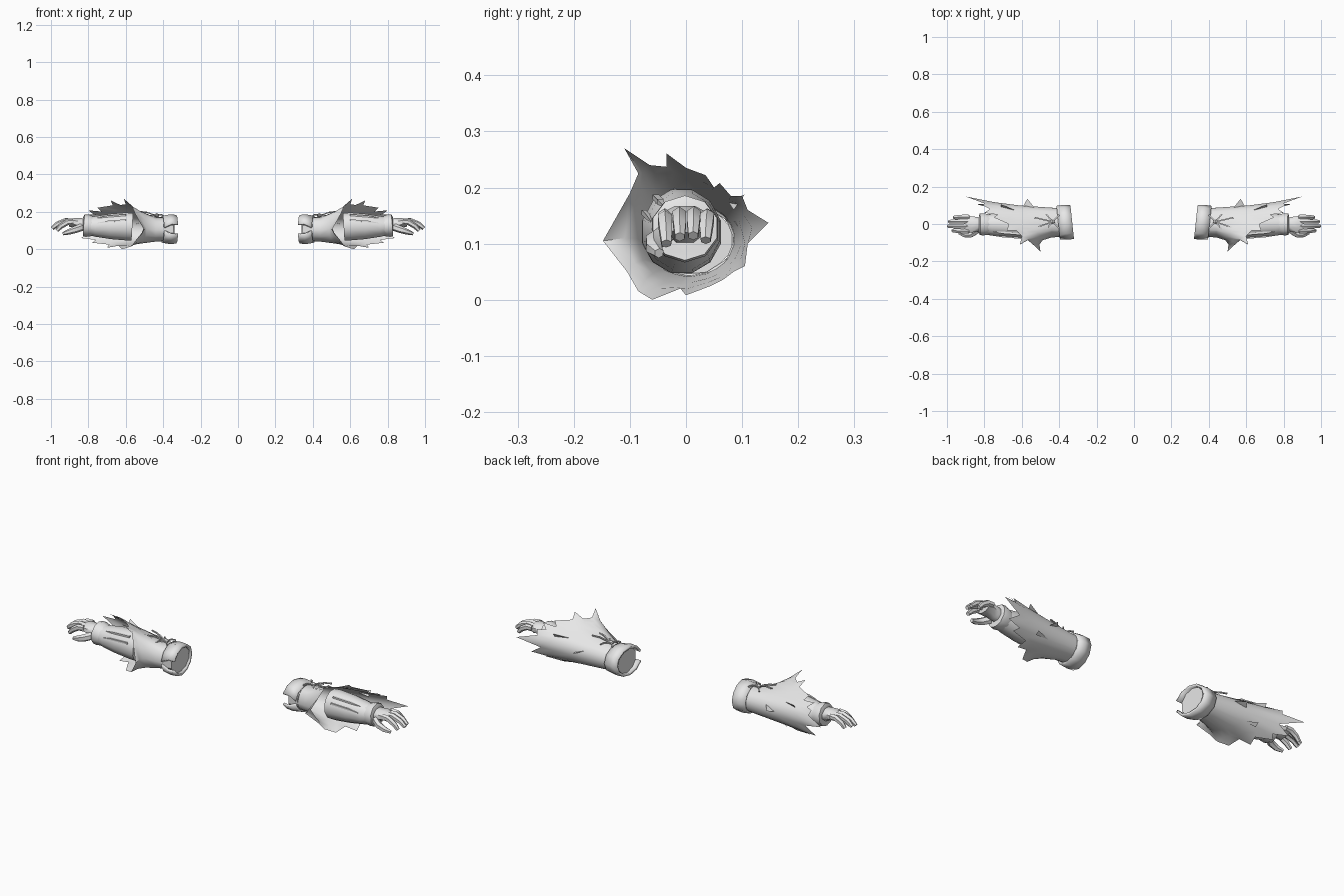
import bpy, math
from mathutils import Vector

if "Cube" in bpy.data.objects:
    bpy.data.objects.remove(bpy.data.objects["Cube"])

grey = bpy.data.materials.new("light grey")
grey.diffuse_color = (0.8, 0.8, 0.8, 1)
grey.use_nodes = True
grey.node_tree.nodes["Principled BSDF"].inputs["Base Color"].default_value = grey.diffuse_color


def make(name, verts, faces, thickness=0, angle=40):
    """Mesh for the right arm, mirrored to the left arm."""
    me = bpy.data.meshes.new(name)
    me.from_pydata([tuple(v) for v in verts], [], faces)
    me.materials.append(grey)
    ob = bpy.data.objects.new(name, me)
    bpy.context.collection.objects.link(ob)
    bpy.ops.object.select_all(action='DESELECT')
    ob.select_set(True)
    bpy.context.view_layer.objects.active = ob
    bpy.ops.object.mode_set(mode='EDIT')
    bpy.ops.mesh.select_all(action='SELECT')
    bpy.ops.mesh.normals_make_consistent(inside=False)
    bpy.ops.object.mode_set(mode='OBJECT')
    bpy.ops.object.shade_smooth_by_angle(angle=math.radians(angle))
    if thickness:
        s = ob.modifiers.new("Solidify", 'SOLIDIFY')
        s.thickness = thickness
    ob.modifiers.new("Mirror", 'MIRROR').use_mirror_merge = False
    return ob


def grid_faces(rows, n, closed=True):
    m = n if closed else n - 1
    return [(r * n + i, r * n + (i + 1) % n, (r + 1) * n + (i + 1) % n, (r + 1) * n + i)
            for r in range(rows - 1) for i in range(m)]


def loft(name, rings, n=10, angle=40):
    """Capped tube through rings of (x, y, z, side radius, up radius)."""
    verts = []
    for k, (x, y, z, ry, rz) in enumerate(rings):
        a, b = rings[max(k - 1, 0)], rings[min(k + 1, len(rings) - 1)]
        t = (Vector(b[:3]) - Vector(a[:3])).normalized()
        side = Vector((0, 0, 1)).cross(t).normalized()
        up = t.cross(side)
        for i in range(n):
            q = 2 * math.pi * (i + 0.5) / n
            verts.append(Vector((x, y, z)) + side * ry * math.cos(q) + up * rz * math.sin(q))
    last = (len(rings) - 1) * n
    caps = [tuple(range(n)), tuple(range(last, last + n))]
    return make(name, verts, grid_faces(len(rings), n) + caps, angle=angle)


# Flared sleeve with a torn edge, from the front tip over the top and back
edge = [Vector(p) for p in (
    (.50, -.148, .105), (.55, -.10, .19), (.565, -.085, .225), (.61, -.11, .27),
    (.60, -.065, .24), (.63, -.035, .237), (.68, -.035, .261), (.67, .0, .235),
    (.75, .035, .222), (.73, .05, .20), (.80, .06, .208), (.77, .08, .185),
    (.81, .10, .185), (.80, .11, .16), (.90, .147, .137), (.78, .11, .10),
    (.84, .105, .06), (.76, .085, .05), (.78, .065, .035), (.69, .045, .025),
    (.70, .0, .008), (.64, -.01, .02), (.62, -.06, .0), (.57, -.085, .015),
    (.545, -.105, .05))]
n = len(edge)
even = [sum((edge[(i + d) % n] for d in (-2, -1, 0, 1, 2)), Vector()) / 5 for i in range(n)]
rows = [[] for _ in range(5)]
for i in range(n):
    q = math.atan2((edge[i].z - .115) * 1.1, edge[i].y)
    base = Vector((.37, .008 + .076 * math.cos(q), .107 + .062 * math.sin(q)))
    waist = Vector((.44, .008 + .08 * math.cos(q), .107 + .066 * math.sin(q)))
    rows[0].append(base)
    rows[1].append(waist)
    rows[2].append(waist.lerp(even[i], .45))
    rows[3].append(waist.lerp(even[i], .75).lerp(waist.lerp(edge[i], .75), .4))
    rows[4].append(edge[i])
make("sleeve", sum(rows, []), grid_faces(5, n), angle=50)

# Loose torn tatters on the back of the sleeve
for tip, a, b in (((.57, .134, .13), (.53, .085, .14), (.59, .10, .12)),
                  ((.66, .105, .065), (.58, .075, .06), (.66, .085, .05)),
                  ((.71, .105, .188), (.64, .075, .175), (.71, .085, .16))):
    make("sleeve_tatter", [tip, a, b], [(0, 1, 2)])

# Upper arm end and the split cuff band round it
loft("arm_stump", [(.345, .005, .107, .078, .066), (.40, .005, .107, .08, .066)], 10)
m = 11
band = []
for x, s in ((.33, 1.0), (.365, 1.03), (.405, .97)):
    gap = .40 if x < .4 else .16
    for i in range(m):
        q = -math.pi + gap + (2 * math.pi - 2 * gap) * i / (m - 1)
        band.append((x + .01 * math.cos(q), .006 + .094 * s * math.cos(q),
                     .107 + .077 * s * math.sin(q)))
make("cuff_band", band, grid_faces(3, m, False), thickness=.012)

# Gauntlet over the forearm
loft("forearm_gauntlet", [(.565, -.008, .12, .073, .075), (.60, -.008, .122, .072, .077),
                          (.68, -.006, .122, .068, .07), (.76, -.004, .122, .06, .057),
                          (.81, -.002, .125, .052, .047)], 12)
loft("wrist_band", [(.775, -.002, .122, .056, .052), (.805, -.002, .126, .062, .06),
                    (.825, -.002, .128, .06, .058), (.828, -.002, .128, .046, .044)], 10)
# Raised seam strips on the gauntlet
for y, z, ry in ((-.05, .175, .008), (-.072, .148, .005)):
    loft("gauntlet_seam", [(.60, y - .004, z + .008, ry, .006),
                           (.70, y + .004, z, ry, .006), (.75, y + .01, z - .008, .002, .002)], 4)

# Hand: palm, four bent fingers and a thumb
loft("palm", [(.80, -.002, .127, .036, .034), (.84, -.002, .136, .042, .033),
              (.875, -.002, .143, .048, .026), (.905, -.002, .138, .045, .02)], 8, 50)
for y, reach, drop in ((-.038, .975, .012), (-.012, 1.0, 0), (.014, .995, -.002), (.038, .968, .006)):
    span = reach - .88
    loft("finger", [(.88, y, .148, .013, .015), (.88 + span * .35, y, .150 - drop * .5, .014, .016),
                    (.88 + span * .72, y * .95, .134 - drop, .013, .014),
                    (reach - .006, y * .92, .112 - drop, .010, .010)], 6, 50)
loft("thumb", [(.835, -.035, .118, .016, .02), (.87, -.056, .105, .017, .019),
               (.905, -.058, .093, .015, .015), (.935, -.048, .083, .009, .009)], 6, 50)

# Knotted lace on top of the sleeve
c = Vector((.435, .012, .180))
loft("lace_knot", [(c.x - .013, c.y, c.z, .007, .006), (c.x, c.y, c.z + .002, .013, .011),
                   (c.x + .013, c.y, c.z, .007, .006)], 6)
for dx, dy, dz in ((.095, .022, .022), (.085, -.03, .018), (.035, .04, -.004),
                   (.035, -.04, -.004), (-.035, .035, .0), (-.035, -.035, .0)):
    d = Vector((dx, dy, dz))
    p = [c + d * t for t in (.1, .6, 1)]
    p[1].z += .006
    loft("lace_strand", [(*v, .005, .004) for v in p], 4)
